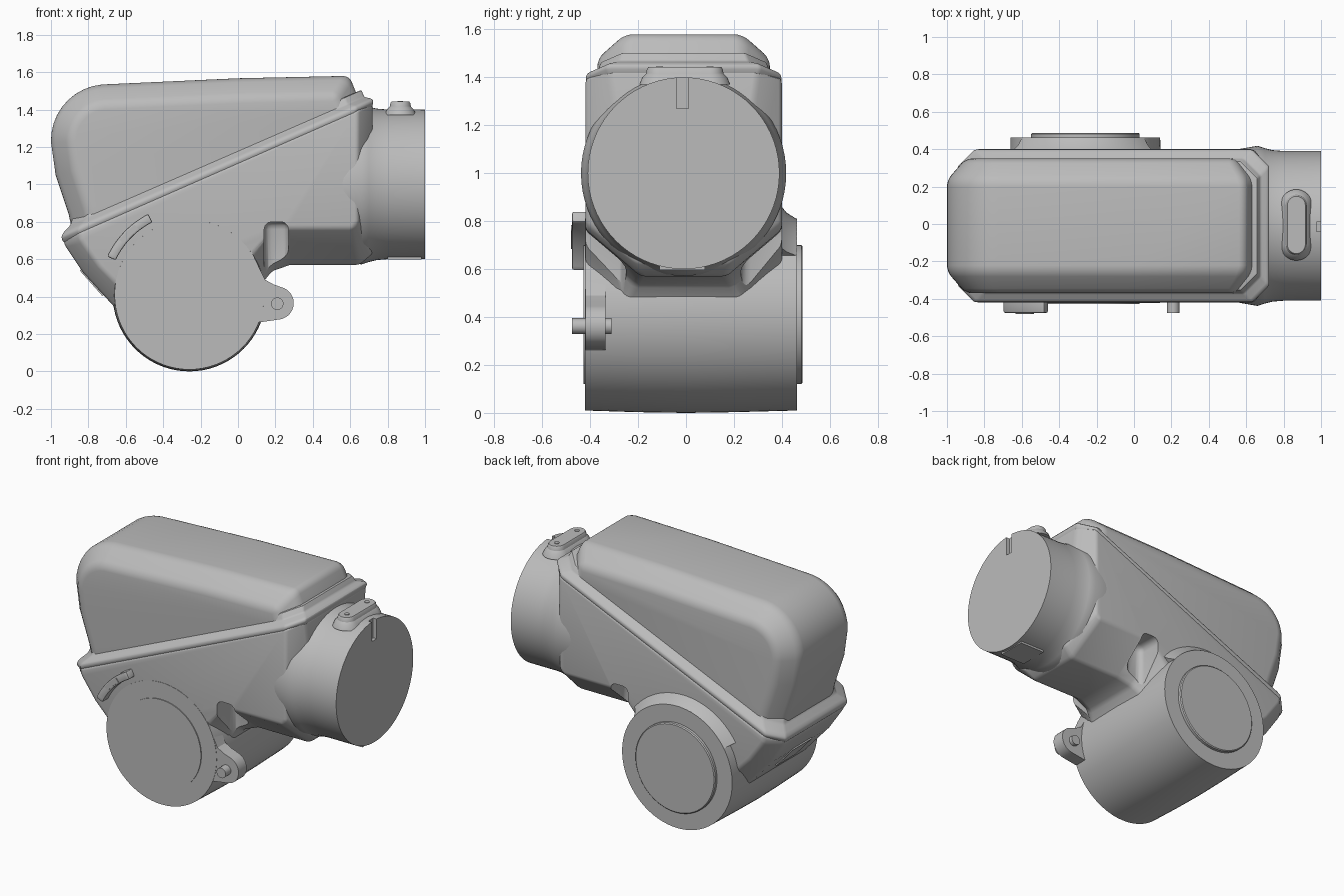
import bpy, bmesh
from math import sin, cos, pi, radians
from mathutils import Vector

cube = bpy.data.objects.get("Cube")
if cube:
    bpy.data.objects.remove(cube)

GREY = (0.5, 0.5, 0.5, 1)
grey = bpy.data.materials.new("plain grey")
grey.use_nodes = True
grey.diffuse_color = GREY
grey.node_tree.nodes["Principled BSDF"].inputs["Base Color"].default_value = GREY

MID = -0.01            # centre plane of the housing in y
BX, BZ = -0.26, 0.41   # barrel axis


def apply_mod(obj, kind, **settings):
    mod = obj.modifiers.new(kind, kind)
    for key, value in settings.items():
        setattr(mod, key, value)
    bpy.context.view_layer.objects.active = obj
    bpy.ops.object.modifier_apply(modifier=mod.name)


def loft(name, rings, bevel=0, segments=3, cuts=(), limit=20):
    """Skin closed rings of 3D points, cap the ends, round the edges, cut pockets."""
    bm = bmesh.new()
    rows = [[bm.verts.new(p) for p in ring] for ring in rings]
    n = len(rows[0])
    for a, b in zip(rows, rows[1:]):
        for i in range(n):
            j = (i + 1) % n
            bm.faces.new((a[i], a[j], b[j], b[i]))
    bm.faces.new(rows[0])
    bm.faces.new(rows[-1])
    bmesh.ops.recalc_face_normals(bm, faces=bm.faces)
    mesh = bpy.data.meshes.new(name)
    bm.to_mesh(mesh)
    bm.free()
    obj = bpy.data.objects.new(name, mesh)
    bpy.context.collection.objects.link(obj)
    mesh.materials.append(grey)
    bpy.ops.object.select_all(action='DESELECT')
    obj.select_set(True)
    if bevel:
        apply_mod(obj, 'BEVEL', width=bevel, segments=segments,
                  limit_method='ANGLE', angle_limit=radians(limit))
    for cutter in cuts:
        apply_mod(obj, 'BOOLEAN', operation='DIFFERENCE', object=cutter, solver='EXACT')
        bpy.data.objects.remove(cutter)
    bpy.context.view_layer.objects.active = obj
    obj.select_set(True)
    bpy.ops.object.shade_smooth_by_angle(angle=radians(32))
    return obj


def arc(cx, cz, r, start, end, steps):
    return [(cx + r * cos(radians(start + (end - start) * i / steps)),
             cz + r * sin(radians(start + (end - start) * i / steps)))
            for i in range(steps + 1)]


def circle(cx, cz, r, steps=72):
    return arc(cx, cz, r, 0, 360, steps)[:-1]


def at_y(points, y):
    return [(x, y, z) for x, z in points]


def plate(name, points, y0, y1, **kw):
    return loft(name, [at_y(points, y0), at_y(points, y1)], **kw)


def box(name, x0, x1, y0, y1, z0, z1, **kw):
    return plate(name, [(x0, z0), (x1, z0), (x1, z1), (x0, z1)], y0, y1, **kw)


def inset(points, d):
    """Move every side of a clockwise outline inwards by d."""
    pts = [Vector(p) for p in points]
    out = []
    for i, p in enumerate(pts):
        e1 = (p - pts[i - 1]).normalized()
        e2 = (pts[(i + 1) % len(pts)] - p).normalized()
        n1, n2 = Vector((e1.y, -e1.x)), Vector((e2.y, -e2.x))
        out.append(tuple(p + (n1 + n2) * d / (1 + n1.dot(n2))))
    return out


def seam(x):
    return 0.745 + 0.435 * (x + 0.88)


# Upper cover with chamfered shoulders
cover = ([(-0.86, 0.62), (-0.905, 0.84), (-0.975, 1.05)]
         + arc(-0.7, 1.235, 0.3, 182, 95, 9)
         + [(0.0, 1.567), (0.595, 1.58), (0.66, 1.42), (0.7, 1.3)])
cover_in = inset(cover, 0.1)
loft("upper_cover", [at_y(cover_in, MID - 0.36), at_y(cover, MID - 0.245),
                     at_y(cover, MID + 0.245), at_y(cover_in, MID + 0.36)],
     bevel=0.035, segments=4)


# Sloping flange between cover and housing
def flange_ring(d, lift):
    x0, x1, w, c = -0.945 + d, 0.725 - d, 0.41 - d, 0.09
    plan = [(x0 + c, -w), (x1 - c, -w), (x1, c - w), (x1, w - c),
            (x1 - c, w), (x0 + c, w), (x0, w - c), (x0, c - w)]
    return [(x, y + MID, seam(x) + lift) for x, y in plan]


loft("flange", [flange_ring(0.012, -0.035), flange_ring(0, 0), flange_ring(0.01, 0.02),
                flange_ring(0.05, 0.045), flange_ring(0.065, 0.09)],
     bevel=0.012, segments=2, limit=15)

# Lower housing: outer outline (x, z, half width) and flat side outline
outer = [(-0.93, 0.715, 0.31), (-0.93, 0.68, 0.31), (-0.83, 0.53, 0.3), (-0.63, 0.31, 0.3),
         (-0.3, 0.2, 0.3), (0.04, 0.3, 0.3), (0.13, 0.47, 0.24), (0.18, 0.535, 0.2),
         (0.28, 0.57, 0.18), (0.65, 0.57, 0.18), (0.72, 0.63, 0.2), (0.72, 1.43, 0.31)]
side = [(-0.85, 0.745), (-0.84, 0.7), (-0.74, 0.56), (-0.6, 0.42),
        (-0.3, 0.4), (-0.05, 0.45), (0.07, 0.62), (0.15, 0.71),
        (0.28, 0.765), (0.61, 0.765), (0.64, 0.8), (0.64, 1.4)]
edge = lambda s: [(x, MID + s * w, z) for x, z, w in outer]
pockets = [box("pocket_cutter", 0.14, 0.27, MID + s * 0.24, MID + s * 0.6, 0.4, 0.8,
               bevel=0.04) for s in (-1, 1)]
loft("lower_housing", [at_y(side, MID - 0.41), edge(-1), edge(1), at_y(side, MID + 0.41)],
     bevel=0.03, cuts=pockets)

# Barrel crossing under the housing, with its end discs
loft("barrel", [at_y(circle(BX, BZ, r), y) for y, r in
                ((-0.422, 0.4), (-0.2, 0.407), (0, 0.41), (0.2, 0.407), (0.463, 0.4))])
plate("front_disc", circle(BX, BZ, 0.29), -0.428, -0.4)
plate("back_disc", circle(BX, BZ, 0.29), 0.4, 0.487, bevel=0.006, segments=1)

# Fillet blending the barrel into the back of the housing
fillet = []
for y, r in ((0.37, 0.48), (0.395, 0.455), (0.42, 0.425), (0.46, 0.4)):
    ring = arc(BX, BZ, r, 38, 148, 30) + arc(BX, BZ, 0.3, 148, 38, 30)
    fillet.append(at_y(ring, y))
loft("barrel_fillet", fillet)

# Hinge lug with its pin
lug = ([(-0.05, 0.3), (-0.05, 0.68), (0.05, 0.69), (0.115, 0.55), (0.145, 0.49), (0.19, 0.465)]
       + arc(0.21, 0.365, 0.088, 65, -80, 14) + [(0.12, 0.263)])
plate("hinge_lug", lug, -0.42, -0.335)
plate("hinge_pin", circle(0.21, 0.362, 0.033, 24), -0.475, -0.31)

# Curved grip on the front
grip = arc(BX, BZ, 0.485, 155, 117, 14) + arc(BX, BZ, 0.435, 117, 155, 14)
plate("curved_grip", grip, -0.475, -0.38, bevel=0.008, segments=2)
rib = arc(BX, BZ, 0.475, 142, 128, 6) + arc(BX, BZ, 0.445, 128, 142, 6)
plate("grip_rib", rib, -0.48, -0.47)

# Neck tube with an alignment slot in its end
slot = box("slot_cutter", 0.975, 1.1, -0.04, 0.01, 1.27, 1.5)
neck = [[(x, MID + a, 1 + b) for a, b in circle(0, 0, r)] for x, r in
        ((0.5, 0.4), (0.66, 0.428), (0.7, 0.415), (0.74, 0.405), (0.8, 0.4), (1, 0.4))]
loft("neck", neck, cuts=[slot])
box("neck_plate", 0.8, 0.98, -0.11, 0.08, 0.597, 0.63)


# Pill-shaped tab on top of the neck, with two screws
def pill(r, z):
    ends = arc(0.868, 0.1, r, 0, 180, 16) + arc(0.868, -0.11, r, 180, 360, 16)
    return [(x, y, z) for x, y in ends]


loft("neck_tab", [pill(0.085, 1.37), pill(0.072, 1.4), pill(0.057, 1.415),
                  pill(0.053, 1.435), pill(0.048, 1.442)])
for y in (-0.11, 0.1):
    loft("tab_screw", [[(0.868 + a, y + b, z) for a, b in circle(0, 0, 0.015, 16)]
                       for z in (1.43, 1.446)])

# Small latch plate on the sloping end
loft("latch_plate", [[(x + d, y, z + d) for x, z, y in
                      ((-0.84, 0.545, -0.1), (-0.72, 0.41, -0.1),
                       (-0.72, 0.41, 0.1), (-0.84, 0.545, 0.1))] for d in (-0.006, 0.002)])
